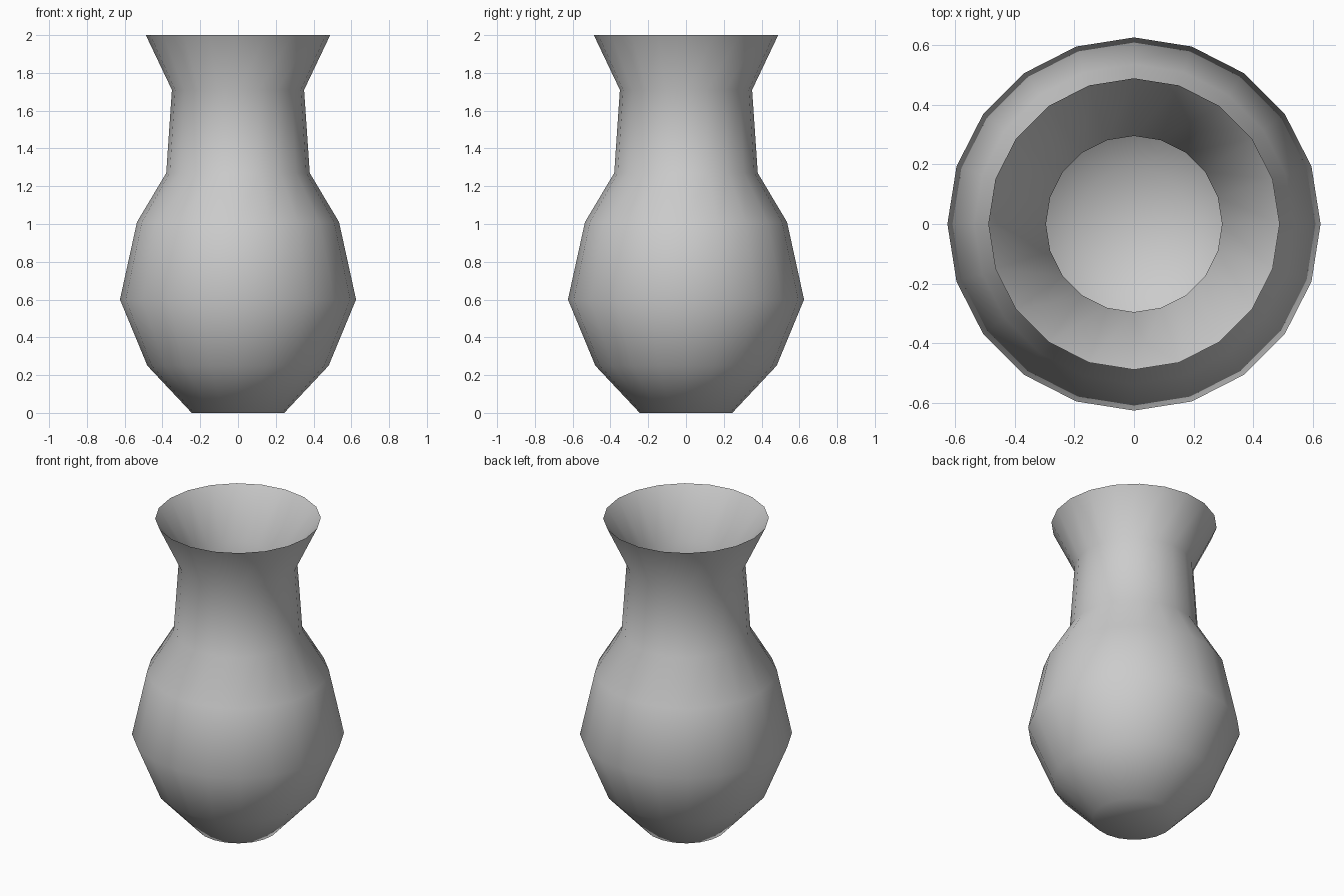
import bpy
import bmesh
from math import radians
from mathutils import Matrix

cube = bpy.data.objects.get("Cube")
if cube:
    bpy.data.objects.remove(cube)

SIDES = 20
WALL = 0.055

# Outer silhouette from base to rim: (radius, height)
outer = [(0.245, 0), (0.48, 0.25), (0.625, 0.6), (0.535, 1.01),
         (0.38, 1.27), (0.35, 1.71), (0.488, 2)]
# Inner wall runs back down from the knife-edge rim to a raised floor
inner = [(r - WALL, max(z, WALL)) for r, z in reversed(outer[:-1])]

# Clay colour
clay = bpy.data.materials.new("grey clay")
clay.use_nodes = True
grey = (0.6, 0.6, 0.6, 1)
clay.diffuse_color = grey
clay.node_tree.nodes["Principled BSDF"].inputs["Base Color"].default_value = grey

# Lathe the profile, closing the base and the inner floor
bm = bmesh.new()
profile = [bm.verts.new((r, 0, z))
           for r, z in [(0, 0)] + outer + inner + [(0, WALL)]]
edges = [bm.edges.new(pair) for pair in zip(profile, profile[1:])]
bmesh.ops.spin(bm, geom=profile + edges, cent=(0, 0, 0), axis=(0, 0, 1),
               angle=radians(360), steps=SIDES, use_merge=True)
bmesh.ops.remove_doubles(bm, verts=bm.verts, dist=0.0001)
bmesh.ops.recalc_face_normals(bm, faces=bm.faces)

mesh = bpy.data.meshes.new("vase")
bm.to_mesh(mesh)
bm.free()
mesh.materials.append(clay)
vase = bpy.data.objects.new("vase", mesh)
bpy.context.collection.objects.link(vase)

# Smooth body with a crisp rim
bpy.ops.object.select_all(action="DESELECT")
vase.select_set(True)
bpy.context.view_layer.objects.active = vase
bpy.ops.object.shade_smooth_by_angle(angle=radians(60))
